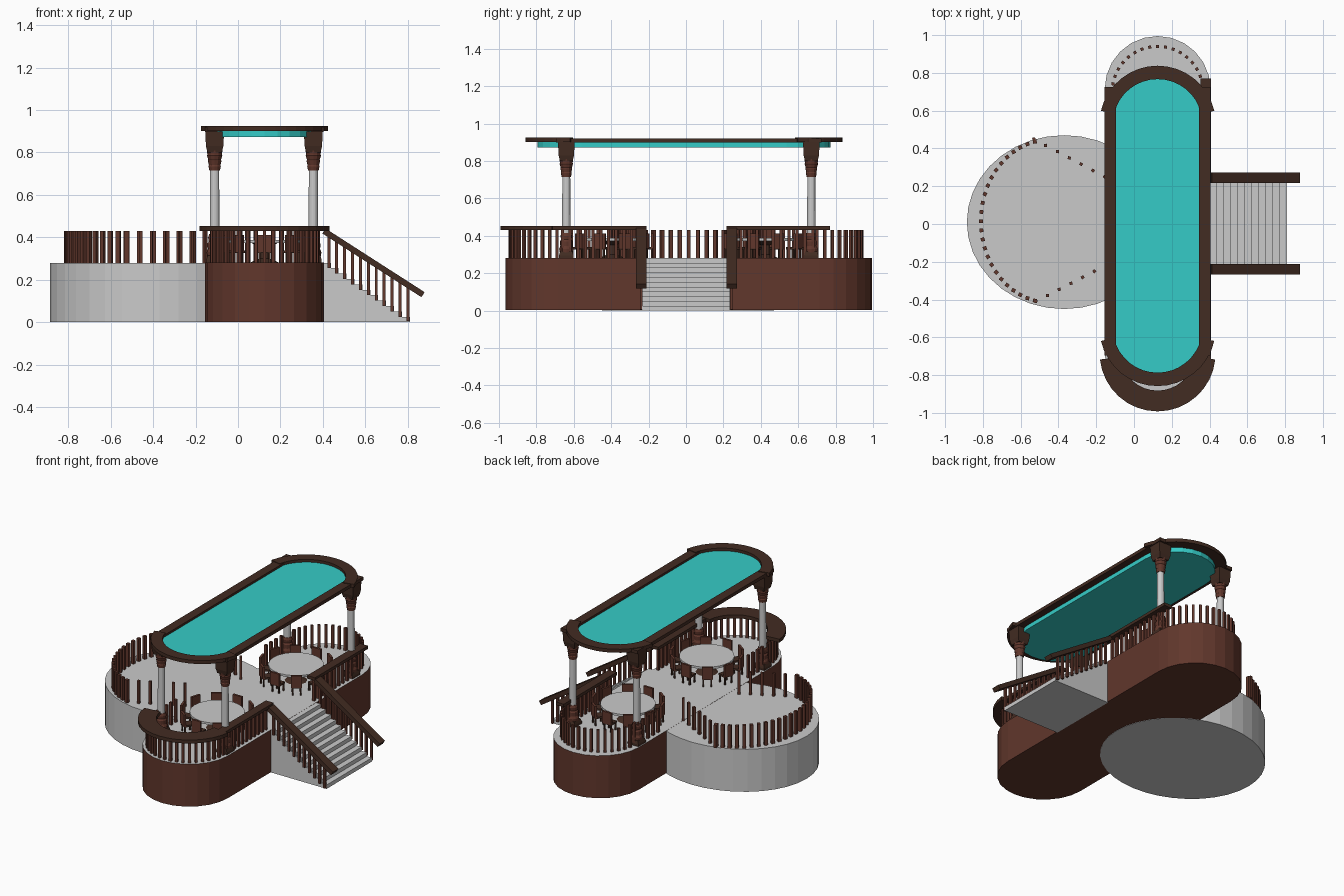
import bpy, bmesh
from math import sin, cos, pi, radians, atan2, hypot
from mathutils import Matrix, Vector

cube = bpy.data.objects.get("Cube")
if cube:
    bpy.data.objects.remove(cube, do_unlink=True)


def material(name, rgb):
    m = bpy.data.materials.new(name)
    m.use_nodes = True
    m.diffuse_color = (*rgb, 1)
    m.node_tree.nodes["Principled BSDF"].inputs["Base Color"].default_value = (*rgb, 1)
    return m


STONE = material("light stone", (0.59, 0.59, 0.59))
WOOD = material("red brown wood", (0.12, 0.038, 0.025))
DARK = material("dark brown wood", (0.055, 0.025, 0.016))
TEAL = material("teal canopy", (0.036, 0.6, 0.57))

CX, CY = 0.125, 0.015      # centre of the long deck
FLOOR = 0.28


def finish(bm, name, *mats):
    bmesh.ops.recalc_face_normals(bm, faces=bm.faces)
    mesh = bpy.data.meshes.new(name)
    bm.to_mesh(mesh)
    bm.free()
    for m in mats:
        mesh.materials.append(m)
    ob = bpy.data.objects.new(name, mesh)
    bpy.context.scene.collection.objects.link(ob)
    return ob


def add_box(bm, centre, size, turn=Matrix()):
    m = Matrix.Translation(centre) @ turn @ Matrix.Diagonal((*size, 1))
    bmesh.ops.create_cube(bm, size=1, matrix=m)


def add_prism(bm, outline, z0, z1):
    face = bm.faces.new([bm.verts.new((x, y, z0)) for x, y in outline])
    new = bmesh.ops.extrude_face_region(bm, geom=[face], use_keep_orig=True)["geom"]
    verts = [v for v in new if isinstance(v, bmesh.types.BMVert)]
    bmesh.ops.translate(bm, verts=verts, vec=(0, 0, z1 - z0))


def add_lathe(bm, profile, x, y, sides, twist=0.0):
    rings = [[bm.verts.new((x + r * cos(twist + 2 * pi * i / sides),
                            y + r * sin(twist + 2 * pi * i / sides), z))
              for i in range(sides)] for r, z in profile]
    for a, b in zip(rings, rings[1:]):
        for i in range(sides):
            j = (i + 1) % sides
            bm.faces.new((a[i], a[j], b[j], b[i]))
    bm.faces.new(rings[0])
    bm.faces.new(rings[-1])


def arc(cx, cy, rx, ry, start, end, n):
    return [(cx + rx * cos(radians(start + (end - start) * i / n)),
             cy + ry * sin(radians(start + (end - start) * i / n))) for i in range(n + 1)]


def stadium(r, y0, y1, n=12):
    return arc(CX, y1 - r, r, r, 0, 180, n) + arc(CX, y0 + r, r, r, 180, 360, n)


def arc_band(cy, outer, inner, start, end, n=16):
    return arc(CX, cy, outer, outer, start, end, n) + arc(CX, cy, inner, inner, end, start, n)


def line(p, q, n):
    return [tuple(Vector(p).lerp(Vector(q), i / (n - 1))) for i in range(n)]


def posts(name, points, centre, width=0.016, top=0.43):
    bm = bmesh.new()
    for x, y in points:
        turn = Matrix.Rotation(atan2(y - centre[1], x - centre[0]), 4, "Z")
        add_box(bm, (x, y, (FLOOR + top) / 2), (width, width, top - FLOOR), turn)
    return finish(bm, name, WOOD)


# Round terrace
bm = bmesh.new()
add_prism(bm, arc(-0.37, 0.01, 0.515, 0.46, 0, 360, 36)[:-1], 0, FLOOR)
finish(bm, "round_terrace", STONE)

# Long deck: wooden wall, stone floor
bm = bmesh.new()
add_prism(bm, stadium(0.28, -0.965, 0.995), 0.002, FLOOR + 0.001)
deck = finish(bm, "long_deck", WOOD, STONE)
for p in deck.data.polygons:
    p.material_index = int(p.normal.z > 0.5)

# Staircase
STEPS = 11
X0, X1 = 0.40, 0.81
run = (X1 - X0) / STEPS
bm = bmesh.new()
for i in range(STEPS):
    h = FLOOR * (STEPS - i) / STEPS
    add_box(bm, (X0 + run * (i + 0.5), 0, h / 2), (run, 0.47, h))
finish(bm, "stairs", STONE)

# Stair handrails and balusters
TOP, END = Vector((0.405, 0, 0.43)), Vector((0.872, 0, 0.13))
slope = END - TOP
tilt = Matrix.Rotation(atan2(-slope.z, slope.x), 4, "Y")
rails, bars = bmesh.new(), bmesh.new()
for y in (-0.24, 0.245):
    add_box(rails, (TOP + END) / 2 + Vector((0, y, 0)), (slope.length, 0.056, 0.028), tilt)
    for i in range(STEPS):
        x = X0 + run * (i + 0.75)
        low = max(FLOOR * (STEPS - i - 1) / STEPS, 0.005)
        high = TOP.z + slope.z * (x - TOP.x) / slope.x
        add_box(bars, (x, y, (low + high) / 2), (0.014, 0.014, high - low))
finish(rails, "stair_handrails", DARK)
finish(bars, "stair_balusters", WOOD)

# Deck handrails
bm = bmesh.new()
add_prism(bm, arc_band(-0.685, 0.307, 0.197, 186, 354), 0.43, 0.453)
finish(bm, "front_curved_handrail", DARK)
bm = bmesh.new()
for y0, y1 in ((-0.72, -0.212), (0.217, 0.77)):
    add_box(bm, (0.38, (y0 + y1) / 2, 0.441), (0.057, y1 - y0, 0.02))
finish(bm, "side_handrails", DARK)

# Deck balusters
posts("front_balusters", arc(CX, -0.69, 0.25, 0.25, 180, 360, 20), (CX, -0.69))
posts("back_balusters", arc(CX, 0.70, 0.24, 0.24, 0, 180, 18), (CX, 0.70))
for x, near, tag, n in ((0.378, 0.25, "stair_side", 11), (-0.125, 0.47, "terrace_side", 5)):
    posts(tag + "_balusters", line((x, -near), (x, -0.66), n) + line((x, near), (x, 0.68), n), (x, 0))

# Terrace balusters: curved outer row and two straight rows
posts("terrace_curved_balusters", arc(-0.45, 0.015, 0.36, 0.43, 102, 258, 24), (-0.45, 0.015), 0.02)
posts("terrace_straight_balusters",
      line((-0.53, 0.45), (-0.155, 0.25), 7) + line((-0.52, -0.41), (-0.21, -0.25), 6),
      (-0.45, 0.015), 0.016)

# Columns
SHAFT = [(0.023, 0.40), (0.021, 0.73)]
BASE = [(0.036, 0.31), (0.038, 0.33), (0.032, 0.345), (0.034, 0.37), (0.028, 0.38),
        (0.031, 0.40), (0.026, 0.415)]
CAPITAL = [(0.025, 0.715), (0.029, 0.735), (0.027, 0.74), (0.032, 0.76), (0.030, 0.765),
           (0.036, 0.785), (0.034, 0.79), (0.037, 0.81)]
FOOT = [(0.055, FLOOR), (0.055, 0.295), (0.046, 0.315)]
BLOCK = [(0.048, 0.80), (0.058, 0.83), (0.063, 0.90)]
for name, profile, sides, mat in (("column_shafts", SHAFT, 16, STONE),
                                  ("column_bases", BASE, 12, WOOD),
                                  ("column_capitals", CAPITAL, 12, WOOD),
                                  ("column_feet", FOOT, 4, DARK),
                                  ("column_top_blocks", BLOCK, 4, DARK)):
    bm = bmesh.new()
    for x in (-0.11, 0.355):
        for y in (-0.64, 0.67):
            add_lathe(bm, profile, x, y, sides, pi / 4 if sides == 4 else 0)
    finish(bm, name, mat)

# Canopy and its frame
bm = bmesh.new()
add_prism(bm, stadium(0.235, -0.795, 0.772), 0.872, 0.907)
finish(bm, "canopy_panel", TEAL)
bm = bmesh.new()
add_prism(bm, arc_band(0.53, 0.308, 0.237, 13, 167), 0.902, 0.925)
add_prism(bm, arc_band(-0.55, 0.308, 0.237, 193, 347), 0.902, 0.925)
finish(bm, "canopy_end_arcs", DARK)
bm = bmesh.new()
for x in (-0.126, 0.375):
    add_box(bm, (x, CY, 0.91), (0.06, 1.42, 0.022))
finish(bm, "canopy_side_beams", DARK)

# Tables with rings of chairs
TOP_R, CHAIRS = 0.165, 10
tops, stands, backs, seats = (bmesh.new() for _ in range(4))
for ty in (-0.395, 0.425):
    add_lathe(tops, [(TOP_R, 0.373), (TOP_R, 0.387)], CX, ty, 24)
    add_lathe(stands, [(0.07, FLOOR), (0.025, 0.30), (0.025, 0.35), (0.06, 0.373)], CX, ty, 12)
    for i in range(CHAIRS):
        turn = Matrix.Rotation(2 * pi * (i + 0.5) / CHAIRS, 4, "Z")
        place = Matrix.Translation((CX, ty, 0)) @ turn
        add_box(backs, place @ Vector((0.215, 0, 0.372)), (0.014, 0.066, 0.08), turn)
        add_box(seats, place @ Vector((0.187, 0, 0.333)), (0.06, 0.06, 0.012), turn)
        for lx in (0.163, 0.212):
            for ly in (-0.024, 0.024):
                add_box(seats, place @ Vector((lx, ly, 0.304)), (0.009, 0.009, 0.05), turn)
finish(tops, "table_tops", STONE)
finish(stands, "table_stands", DARK)
finish(backs, "chair_backs", WOOD)
finish(seats, "chair_seats", DARK)
